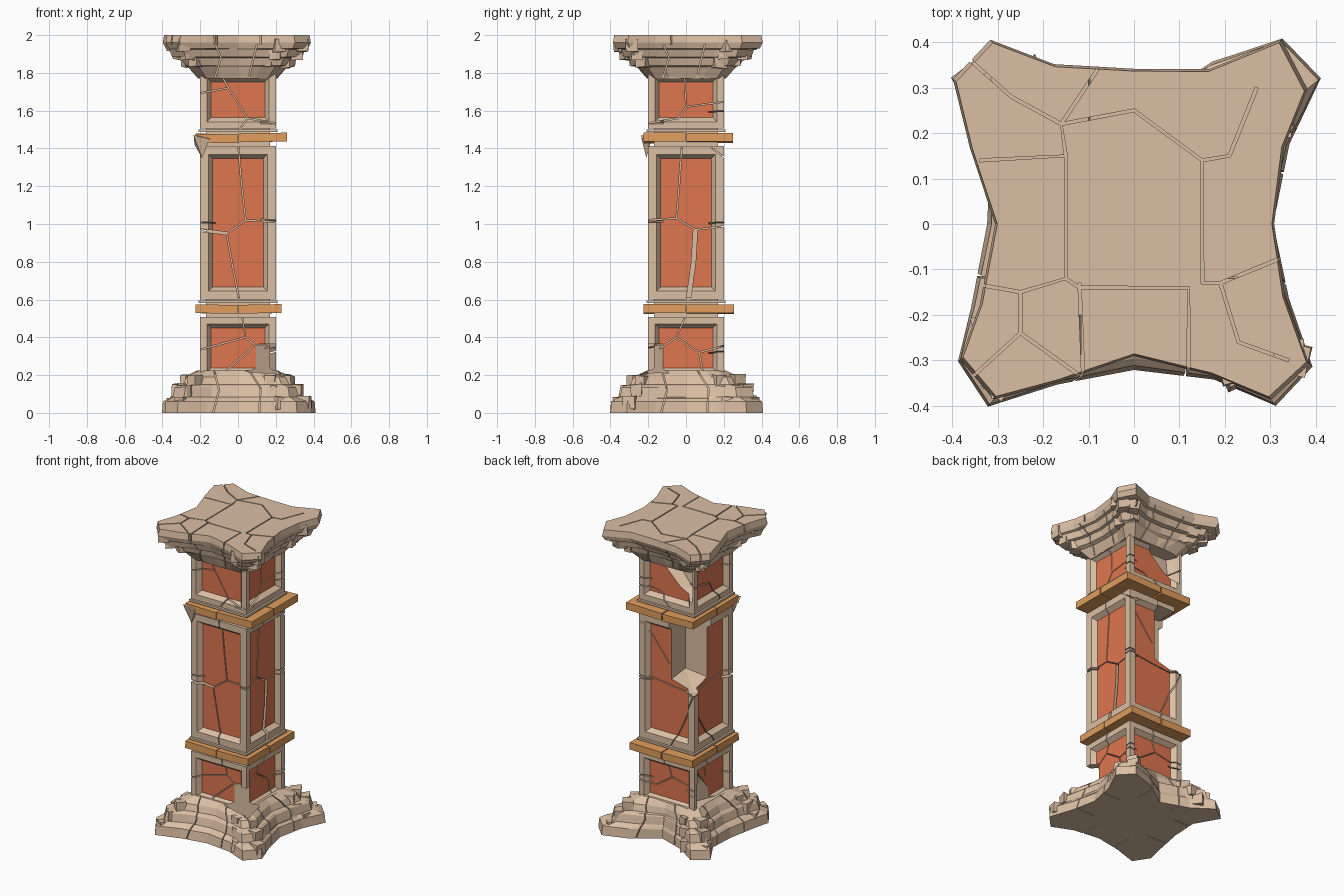
import bpy, bmesh, math, random
from mathutils import Vector, Matrix

random.seed(4)
old = bpy.data.objects.get("Cube")
if old:
    bpy.data.objects.remove(old, do_unlink=True)


def material(name, rgb):
    m = bpy.data.materials.new(name)
    m.use_nodes = True
    m.diffuse_color = (*rgb, 1)
    m.node_tree.nodes["Principled BSDF"].inputs["Base Color"].default_value = (*rgb, 1)
    return m


stone = material("pale_stone", (0.71, 0.52, 0.37))
clay = material("red_clay", (0.73, 0.18, 0.08))
wood = material("ochre_wood", (0.75, 0.34, 0.11))


def finish(name, bm, *mats):
    bmesh.ops.recalc_face_normals(bm, faces=bm.faces)
    mesh = bpy.data.meshes.new(name)
    bm.to_mesh(mesh)
    bm.free()
    for m in mats:
        mesh.materials.append(m)
    ob = bpy.data.objects.new(name, mesh)
    bpy.context.collection.objects.link(ob)
    return ob


def box(bm, lo, hi):
    lo, hi = Vector(lo), Vector(hi)
    mat = Matrix.Translation((lo + hi) / 2) @ Matrix.Diagonal((*(hi - lo), 1))
    return bmesh.ops.create_cube(bm, size=1, matrix=mat)["verts"]


def loft(bm, rings):
    loops = [[bm.verts.new(p) for p in ring] for ring in rings]
    n = len(loops[0])
    for a, b in zip(loops, loops[1:]):
        for i in range(n):
            j = (i + 1) % n
            bm.faces.new((a[i], a[j], b[j], b[i]))
    bm.faces.new(loops[0][::-1])
    bm.faces.new(loops[-1])


def hull(name, points, *mats):
    bm = bmesh.new()
    for p in points:
        bm.verts.new(p)
    out = bmesh.ops.convex_hull(bm, input=bm.verts)
    loose = {v for v in out["geom_interior"] if isinstance(v, bmesh.types.BMVert)}
    bmesh.ops.delete(bm, geom=list(loose), context='VERTS')
    return finish(name, bm, *mats)


def cut(target, cutters):
    """Subtract every cutter, bake the result and drop the cutters."""
    for c in cutters:
        c.hide_render = True
        mod = target.modifiers.new("cut", 'BOOLEAN')
        mod.operation, mod.solver, mod.object = 'DIFFERENCE', 'EXACT', c
    bpy.context.view_layer.update()
    dg = bpy.context.evaluated_depsgraph_get()
    baked = bpy.data.meshes.new_from_object(target.evaluated_get(dg))
    target.modifiers.clear()
    target.data = baked
    for c in cutters:
        bpy.data.objects.remove(c, do_unlink=True)


def ribbon(path, place, near, far, width):
    """Thin prism along a path given in hundredths; place maps (u, v, depth)."""
    pts = [Vector(p) / 100 for p in path]
    rows = []
    for i, p in enumerate(pts):
        d = (pts[min(i + 1, len(pts) - 1)] - pts[max(i - 1, 0)]).normalized()
        s = Vector((-d.y, d.x)) * width / 2
        rows.append([place(q.x, q.y, w) for q, w in
                     ((p - s, near), (p + s, near), (p + s, far), (p - s, far))])
    bm = bmesh.new()
    loft(bm, rows)
    return finish("crack_cutter", bm)


def side_cracks(side, paths, near=0.12, width=0.006):
    rot = Matrix.Rotation(side * math.pi / 2, 3, 'Z')
    return [ribbon(p, lambda u, v, w: rot @ Vector((u, -w, v)), near, 0.6, width)
            for p in paths]


# Panelled blocks of the column
def panel_block(name, z0, z1, half, rim):
    bm = bmesh.new()
    box(bm, (-half, -half, z0), (half, half, z1))
    bm.normal_update()
    sides = [f for f in bm.faces if abs(f.normal.z) < 0.5]
    for thickness, depth in ((rim, 0), (0.022, -0.03)):
        bmesh.ops.inset_individual(bm, faces=sides, thickness=thickness, depth=depth,
                                   use_even_offset=True)
    for f in sides:
        f.material_index = 1
    return finish(name, bm, stone, clay)


lower = panel_block("lower_block", 0.18, 0.507, 0.2, 0.036)
shaft = panel_block("middle_shaft", 0.6, 1.412, 0.2, 0.044)
upper = panel_block("upper_block", 1.505, 1.81, 0.2, 0.036)

# Crack paths per side: front, right, back, left
shaft_paths = [
    [[(0, 143), (2, 120), (4, 102)], [(-6, 95), (4, 102), (22, 101)],
     [(-6, 95), (-3, 78), (1, 58)]],
    [[(-2, 143), (-5, 103)], [(-22, 102), (-5, 103), (5, 97), (22, 99)], [(10, 143), (22, 134)]],
    [[(-22, 101), (2, 98), (22, 96)], [(19, 96), (10, 75), (2, 58)], [(-14, 130), (0, 112)]],
    [[(-22, 97), (0, 99), (22, 101)], [(-12, 80), (2, 58)]],
]
upper_paths = [
    [[(-22, 169), (-5, 172), (5, 156), (22, 153)], [(5, 156), (0, 149)], [(-5, 172), (-11, 183)]],
    [[(-1, 183), (0, 162), (22, 165)], [(0, 162), (-4, 156), (-22, 153)]],
    [[(-22, 160), (-6, 158), (4, 149)]],
    [[(-22, 168), (0, 163), (8, 149)]],
]
lower_paths = [
    [[(2, 52), (4, 40), (-22, 33)], [(4, 40), (9, 36), (22, 36)], [(8, 35), (-10, 19)]],
    [[(0, 52), (-5, 40), (7, 32), (22, 36)], [(7, 32), (10, 15)], [(-5, 40), (-14, 34)]],
    [[(-3, 52), (2, 38), (22, 34)], [(2, 38), (-10, 30), (-22, 33)]],
    [[(-8, 52), (-4, 38), (-22, 30)]],
]


def all_cracks(sides):
    return [c for i, paths in enumerate(sides) for c in side_cracks(i, paths)]


# Wide splits in the shaft, and its broken away corners
splits = (side_cracks(0, [[(-22, 97), (-6, 95)]], width=0.014)
          + side_cracks(1, [[(5, 97), (4, 80), (1, 58)]], width=0.022))
shaft_bite = hull("bite", [(x, y, z) for x, y, z0 in (
    (-0.015, 0.025, 1.04), (-0.3, 0.025, 1.01), (-0.015, 0.3, 1.01), (-0.3, 0.3, 0.93))
    for z in (z0, 1.5)])
foot_bite = hull("bite", [(x, y, z) for z in (0.13, 0.365) for x, y in
                          ((0.04, -0.205), (0.22, -0.09), (0.25, -0.25))])
back_foot_bite = hull("bite", [(-0.21, 0.17, 0.48), (-0.21, -0.1, 0.15), (-0.21, 0.18, 0.15),
                               (-0.12, 0.13, 0.15), (-0.13, 0.14, 0.46), (-0.3, 0.1, 0.3)])
head_bite = hull("bite", [(0.08, 0.21, 1.85), (-0.19, 0.21, 1.85), (-0.19, 0.21, 1.57),
                          (-0.01, 0.21, 1.66), (0.05, 0.11, 1.85), (-0.15, 0.11, 1.85),
                          (-0.15, 0.13, 1.63)])
cut(shaft, [shaft_bite] + splits + all_cracks(shaft_paths))
cut(lower, [foot_bite, back_foot_bite] + all_cracks(lower_paths))
cut(upper, [head_bite] + all_cracks(upper_paths))

# Cores and thin collars between the blocks
for name, z0, z1, half in (("lower_core", 0.5, 0.61, 0.17), ("upper_core", 1.4, 1.52, 0.17),
                           ("lower_collar", 0.583, 0.596, 0.208),
                           ("upper_collar", 1.488, 1.501, 0.208)):
    bm = bmesh.new()
    box(bm, (-half, -half, z0), (half, half, z1))
    finish(name, bm, stone)

# Wooden bands, split into slipped quarters
for name, z, slip in (("lower_band", 0.549, (0.005, 0.03)), ("upper_band", 1.453, (0.035, 0.025))):
    bm = bmesh.new()
    for sx in (-1, 1):
        for sy in (-1, 1):
            spans = [sorted((s * 0.003, s * 0.225 + (d if s > 0 else 0)))
                     for s, d in zip((sx, sy), slip)]
            lift = z + random.uniform(-0.003, 0.003)
            lo, hi = zip(*spans)
            vs = box(bm, (*lo, lift - 0.023), (*hi, lift + 0.023))
            bmesh.ops.rotate(bm, verts=vs, cent=(0, 0, lift),
                             matrix=Matrix.Rotation(-0.02 * sx, 3, 'Y'))
    finish(name, bm, wood)

hull("slipped_wedge", [(-0.235, -0.235, 1.47), (-0.15, -0.235, 1.45), (-0.19, -0.21, 1.35),
                       (-0.23, -0.19, 1.42), (-0.15, -0.18, 1.46)], stone)


# Star shaped stepped base and cap
def star(z, corner, mid, jitter, back_mid):
    pts = []
    for i in range(4):
        rot = Matrix.Rotation(i * math.pi / 2, 3, 'Z')
        m = back_mid if i == 2 else mid
        shoulder = (m + corner * 0.96) / 2
        raw = ((0, -m), (corner * 0.45, -shoulder), (corner * 0.78, -corner),
               (corner, -corner * 0.8), (shoulder, -corner * 0.42))
        for k, (x, y) in enumerate(raw):
            p = rot @ Vector((x, y, 0)) * jitter[i * 5 + k]
            pts.append((p.x, p.y, z))
    return pts


def stepped_star(name, tiers):
    rings = []
    for rows in tiers:
        jitter = [random.uniform(0.95, 1.02) for _ in range(20)]
        rings += [star(z, c, m, jitter, b) for z, c, m, b in rows]
    bm = bmesh.new()
    loft(bm, rings)
    return finish(name, bm, stone)


base = stepped_star("stepped_base", [
    [(0, 0.405, 0.32, 0.24), (0.06, 0.4, 0.31, 0.24), (0.075, 0.375, 0.295, 0.235)],
    [(0.085, 0.355, 0.285, 0.23), (0.135, 0.345, 0.27, 0.225), (0.145, 0.33, 0.26, 0.222)],
    [(0.15, 0.305, 0.25, 0.22), (0.19, 0.285, 0.235, 0.215), (0.225, 0.215, 0.208, 0.208)]])
cap = stepped_star("stepped_cap", [
    [(1.77, 0.208, 0.208, 0.208), (1.83, 0.26, 0.225, 0.225)],
    [(1.84, 0.295, 0.24, 0.24), (1.88, 0.315, 0.25, 0.255)],
    [(1.885, 0.345, 0.265, 0.28), (1.925, 0.36, 0.28, 0.3)],
    [(1.93, 0.385, 0.295, 0.32), (1.96, 0.4, 0.305, 0.335), (2, 0.393, 0.3, 0.33)]])

# Cracks over the cap and down the stepped sides
top_paths = [
    [(-34, 14), (-15, 15), (-15, -12), (-25, -15), (-36, -13)], [(-12, -13), (-11, -38)],
    [(-15, -12), (-12, -14), (12, -14), (12, -38)], [(15, -13), (15, 14), (0, 25), (-16, 22), (-15, 15)],
    [(15, 14), (21, 15), (27, 30)], [(15, -13), (19, -13), (23, -26), (34, -30)],
    [(-25, -15), (-25, -24), (-36, -34)], [(-25, -24), (-11, -34)],
    [(-16, 22), (-27, 28), (-36, 36)], [(-16, 22), (-8, 34)], [(19, -13), (36, -6)],
]
cut(cap, [ribbon(p, lambda u, v, w: Vector((u, v, w)), 1.95, 2.1, 0.007) for p in top_paths]
    + [c for i in range(4) for c in side_cracks(
        i, [[(-12, 195), (-9, 188), (-13, 175)], [(10, 195), (5, 175)]], 0.2)])
cut(base, [hull("bite", [(x, y, z) for z in (0.13, 0.3) for x, y in (
    (0.04, -0.205), (0.22, -0.09), (0.25, -0.25))])]
    + [c for i in range(4) for c in side_cracks(
        i, [[(-14, -3), (-10, 12), (-13, 24)], [(11, -3), (12, 13), (5, 24)]], 0.2)])

# Loose rubble wedged around the corners
for name, levels in (("base_rubble", ((0.055, 0.35), (0.12, 0.31), (0.17, 0.27))),
                     ("cap_rubble", ((1.945, 0.34), (1.9, 0.31), (1.86, 0.265)))):
    for i in range(4):
        turn = Matrix.Rotation(i * math.pi / 2, 3, 'Z')
        for z, r in levels:
            for x, y in ((r, -r * 0.85), (r * 0.65, -r * 0.92)):
                spin = Matrix.Rotation(random.uniform(0, 1.5), 3, 'Z')
                size = random.uniform(0.025, 0.035)
                mid = turn @ Vector((x, y, z))
                hull(name, [mid + spin @ Vector((a, b, c)) * size * random.uniform(0.8, 1.1)
                            for a in (-1, 1) for b in (-1, 1) for c in (-1, 1)], stone)
